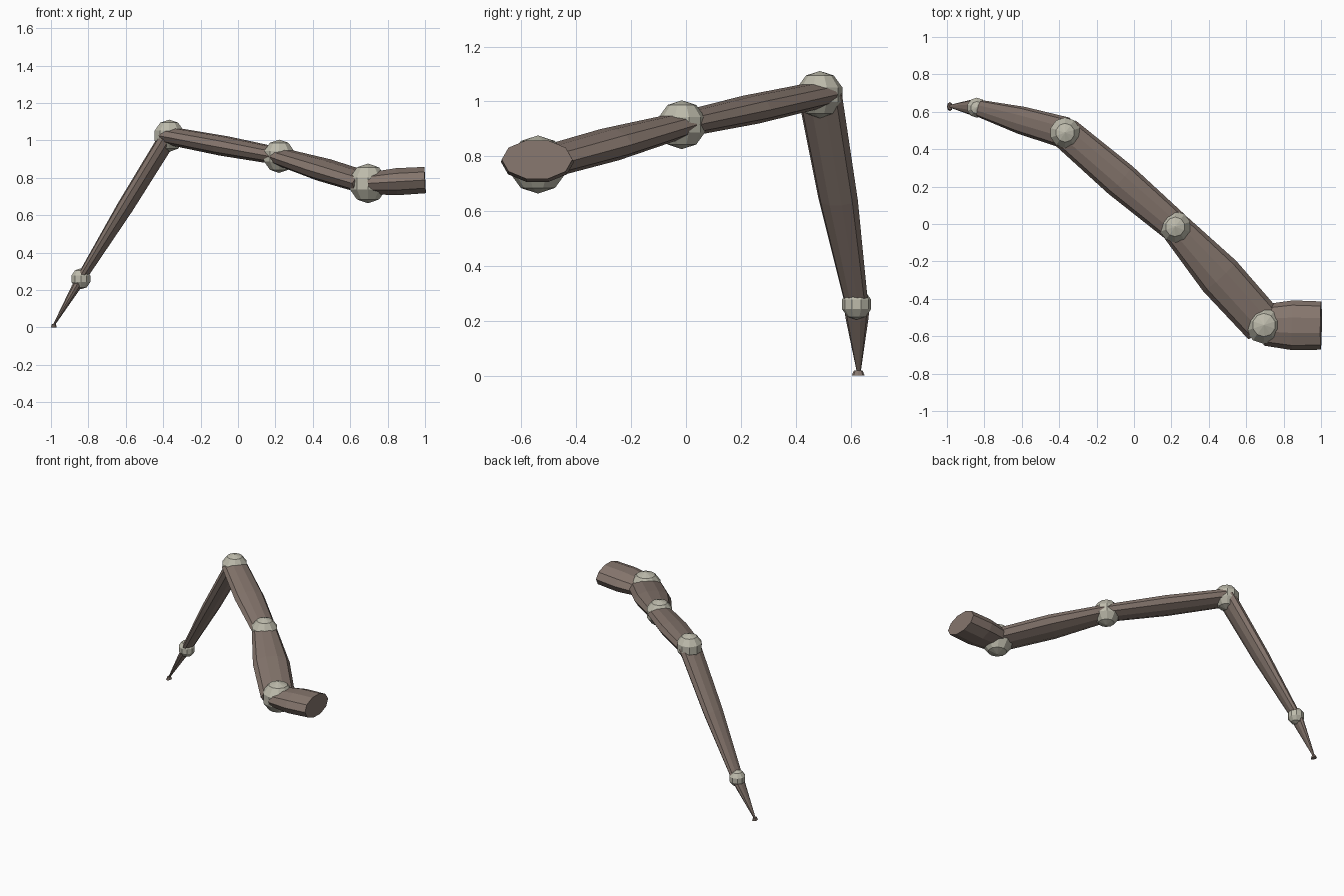
import bpy, bmesh, math
from mathutils import Vector

if "Cube" in bpy.data.objects:
    bpy.data.objects.remove(bpy.data.objects["Cube"])


def material(name, rgb):
    m = bpy.data.materials.new(name)
    m.diffuse_color = (*rgb, 1)
    m.use_nodes = True
    m.node_tree.nodes["Principled BSDF"].inputs["Base Color"].default_value = m.diffuse_color
    return m


brown = material("brown_shell", (0.235, 0.18, 0.153))
bone = material("pale_joint", (0.51, 0.495, 0.41))


def finish(name, bm, mat):
    bmesh.ops.recalc_face_normals(bm, faces=bm.faces)
    me = bpy.data.meshes.new(name)
    bm.to_mesh(me)
    bm.free()
    me.materials.append(mat)
    ob = bpy.data.objects.new(name, me)
    bpy.context.collection.objects.link(ob)
    return ob


def limb(name, start, end, sections, sides=10):
    """Flattened tube; sections are (fraction, half width, half height)."""
    a, b = Vector(start), Vector(end)
    d = (b - a).normalized()
    side = d.cross(Vector((0, 0, 1))).normalized()
    up = side.cross(d)
    bm = bmesh.new()
    rings = []
    for t, w, h in sections:
        c = a.lerp(b, t)
        angles = [math.tau * i / sides for i in range(sides)]
        rings.append([bm.verts.new(c + side * w * math.cos(q) + up * h * math.sin(q))
                      for q in angles])
    for r, s in zip(rings, rings[1:]):
        for i in range(sides):
            j = (i + 1) % sides
            bm.faces.new((r[i], r[j], s[j], s[i]))
    bm.faces.new(rings[0])
    bm.faces.new(rings[-1])
    return finish(name, bm, brown)


def joint(name, centre, radius):
    """Faceted ball with an upright band round its middle."""
    bm = bmesh.new()
    bmesh.ops.create_uvsphere(bm, u_segments=10, v_segments=5, radius=radius)
    bmesh.ops.translate(bm, verts=bm.verts, vec=centre)
    return finish(name, bm, bone)


# Joint positions from body to foot
hip = (0.695, -0.54, 0.77)
thigh = (0.22, -0.015, 0.915)
knee = (-0.368, 0.488, 1.025)
ankle = (-0.84, 0.622, 0.26)
toe = (-0.985, 0.63, 0.012)

joint("hip_joint", hip, 0.106)
joint("thigh_joint", thigh, 0.089)
joint("knee_joint", knee, 0.086)
joint("ankle_joint", ankle, 0.056)

# Limb segments, each bulging slightly at the middle
limb("hip_segment", hip, (1.0, -0.543, 0.788),
     [(0, 0.11, 0.06), (0.5, 0.133, 0.076), (1, 0.129, 0.074)])
limb("upper_leg", hip, thigh,
     [(0, 0.113, 0.058), (0.5, 0.12, 0.061), (1, 0.083, 0.046)])
limb("middle_leg", thigh, knee,
     [(0, 0.083, 0.046), (0.5, 0.098, 0.054), (1, 0.086, 0.048)])
limb("lower_leg", knee, ankle,
     [(0, 0.084, 0.046), (0.5, 0.074, 0.042), (1, 0.044, 0.024)])
limb("foot_spike", ankle, toe,
     [(0, 0.048, 0.027), (0.2, 0.042, 0.024), (1, 0.007, 0.005)])

# Tiny foot pad
bm = bmesh.new()
bmesh.ops.create_cone(bm, cap_ends=True, segments=8, radius1=0.024,
                      radius2=0.016, depth=0.018)
for v in bm.verts:
    v.co = Vector((v.co.x * 0.65 - 0.9845, v.co.y + 0.628, v.co.z + 0.009))
finish("foot_pad", bm, brown)
